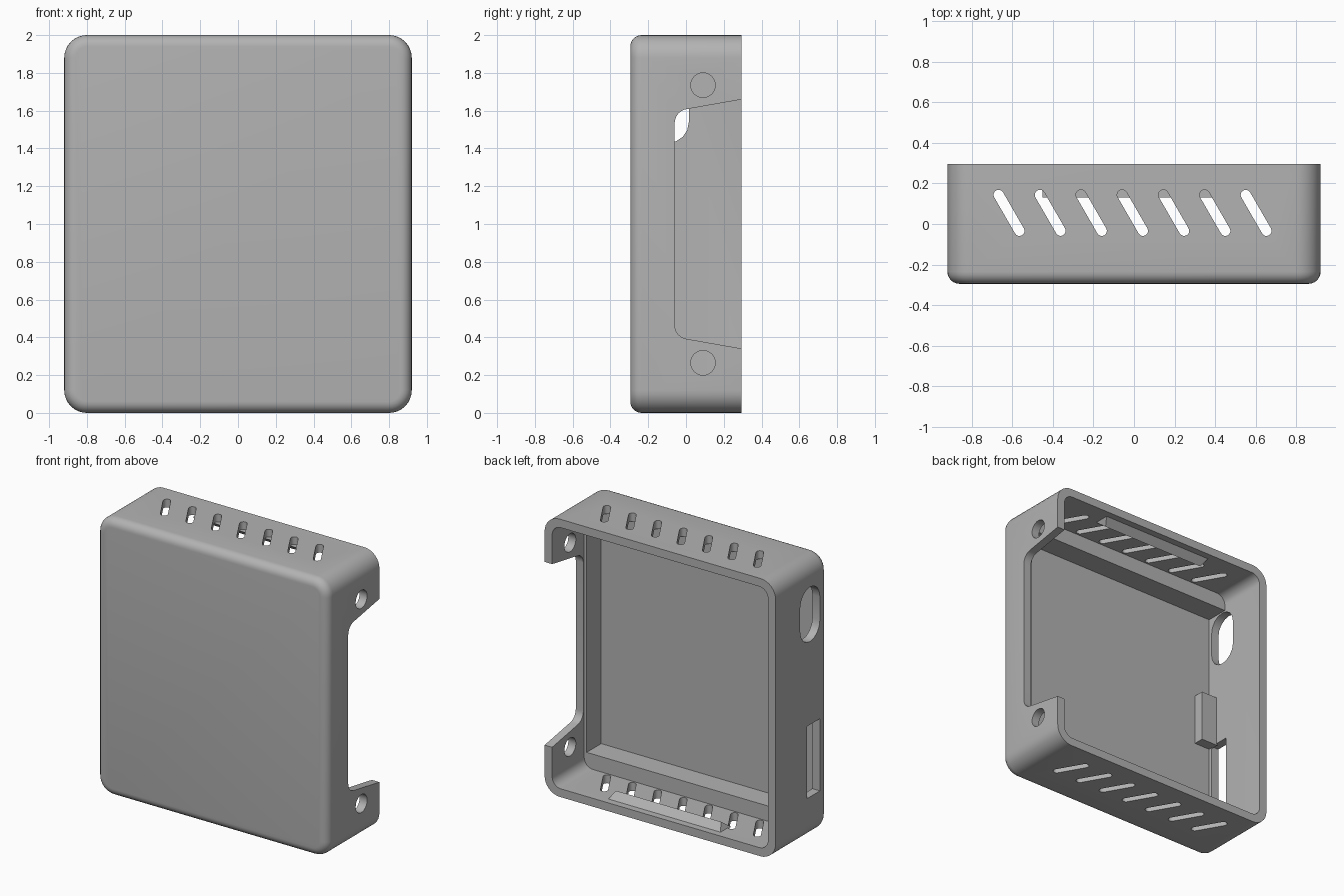
import bpy, bmesh, math
from mathutils import Vector

cube = bpy.data.objects.get("Cube")
if cube:
    bpy.data.objects.remove(cube, do_unlink=True)

grey = bpy.data.materials.new("plain grey")
grey.use_nodes = True
colour = (0.45, 0.45, 0.45, 1)
grey.diffuse_color = colour
grey.node_tree.nodes["Principled BSDF"].inputs["Base Color"].default_value = colour


def rounded(points, radius, steps=8):
    """Round the corners of a polygon; radius is one number or one per corner."""
    out, n = [], len(points)
    radii = radius if isinstance(radius, list) else [radius] * n
    for i, r in enumerate(radii):
        p = Vector(points[i])
        if r == 0:
            out.append(p)
            continue
        a = (Vector(points[i - 1]) - p).normalized()
        b = (Vector(points[(i + 1) % n]) - p).normalized()
        half = a.angle(b) / 2
        centre = p + (a + b).normalized() * (r / math.sin(half))
        start = p + a * (r / math.tan(half)) - centre
        end = p + b * (r / math.tan(half)) - centre
        for k in range(steps + 1):
            t = k / steps
            sweep = math.pi - 2 * half
            mix = start * math.sin((1 - t) * sweep) + end * math.sin(t * sweep)
            out.append(centre + mix / math.sin(sweep))
    return out


def rect(u0, u1, v0, v1):
    return [(u0, v0), (u1, v0), (u1, v1), (u0, v1)]


def capsule(cu, cv, length, radius, angle, steps=8):
    out = []
    for side in (0, 1):
        for k in range(steps + 1):
            t = angle + math.pi * (side - 0.5 + k / steps)
            d = angle + math.pi * side
            out.append((cu + math.cos(d) * length / 2 + math.cos(t) * radius,
                        cv + math.sin(d) * length / 2 + math.sin(t) * radius))
    return out


def prism(name, outline, axis, lo, hi, fillet=0):
    """Extrude an outline along an axis; fillet rounds the edge at lo."""
    place = {"x": lambda u, v, w: (w, u, v), "y": lambda u, v, w: (u, w, v),
             "z": lambda u, v, w: (u, v, w)}[axis]
    bm = bmesh.new()
    low = [bm.verts.new(place(p[0], p[1], lo)) for p in outline]
    high = [bm.verts.new(place(p[0], p[1], hi)) for p in outline]
    base = bm.faces.new(low)
    bm.faces.new(high[::-1])
    for i in range(len(low)):
        j = (i + 1) % len(low)
        bm.faces.new((low[i], high[i], high[j], low[j]))
    bmesh.ops.recalc_face_normals(bm, faces=bm.faces)
    if fillet:
        bmesh.ops.bevel(bm, geom=list(base.edges), offset=fillet, segments=6,
                        profile=0.5, affect="EDGES")
    mesh = bpy.data.meshes.new(name)
    bm.to_mesh(mesh)
    bm.free()
    mesh.materials.append(grey)
    obj = bpy.data.objects.new(name, mesh)
    bpy.context.collection.objects.link(obj)
    return obj


def cut(target, cutter):
    cutter.hide_render = True
    mod = target.modifiers.new("cut", "BOOLEAN")
    mod.operation, mod.solver, mod.object = "DIFFERENCE", "EXACT", cutter
    bpy.ops.object.select_all(action="DESELECT")
    bpy.context.view_layer.objects.active = target
    target.select_set(True)
    bpy.ops.object.modifier_apply(modifier=mod.name)
    bpy.data.objects.remove(cutter, do_unlink=True)


# Outer shell with filleted front edge
shell = prism("case_shell", rounded(rect(-0.92, 0.92, 0, 2), 0.12),
              "y", -0.295, 0.295, fillet=0.06)

# Main cavity, then the narrower front pocket that leaves ledges top and bottom
cut(shell, prism("cavity", rounded(rect(-0.86, 0.86, 0.06, 1.94), 0.07), "y", -0.07, 0.4))
cut(shell, prism("pocket", rect(-0.86, 0.84, 0.17, 1.83), "y", -0.235, 0))

# Open notch and screw holes in the left wall
notch = rounded([(0.4, 0.322), (-0.06, 0.403), (-0.06, 1.597), (0.4, 1.678)],
                [0, 0.075, 0.075, 0])
cut(shell, prism("notch", notch, "x", 0.8, 1))
for z in (0.265, 1.735):
    cut(shell, prism("screw_hole", capsule(0.09, z, 0, 0.065, 0, 16)[:-1], "x", 0.8, 1))

# Oval port and card slot in the right wall
cut(shell, prism("oval_port", capsule(-0.097, 1.625, 0.17, 0.112, math.pi / 2), "x", -1, -0.8))
cut(shell, prism("card_slot", rect(-0.21, -0.06, 0.31, 0.83), "x", -1, -0.8))

# Slanted vents through the top and bottom walls
for i in range(7):
    x = -0.007 + 0.203 * (i - 3)
    for lo in (-0.1, 1.9):
        cut(shell, prism("vent", capsule(x, 0.055, 0.205, 0.025, math.radians(-60)),
                         "z", lo, lo + 0.2))

# Support block beside the card slot
prism("support_block", rect(-0.87, -0.735, 0.82, 1.19), "y", -0.24, -0.16)

# Wedge clips on the top and bottom walls
for name, z, s in (("bottom_clip", 0.055, 1), ("top_clip", 1.945, -1)):
    clip = prism(name, [(0.13, z), (0.25, z), (0.2, z + s * 0.055)], "x", -0.45, 0.45)
    for v in clip.data.vertices:
        if abs(v.co.z - z) > 0.03:
            v.co.x *= 0.93

# Smooth the rounded surfaces and keep sharp edges
bpy.ops.object.select_all(action="DESELECT")
bpy.context.view_layer.objects.active = shell
shell.select_set(True)
bpy.ops.object.shade_smooth_by_angle(angle=math.radians(30))
